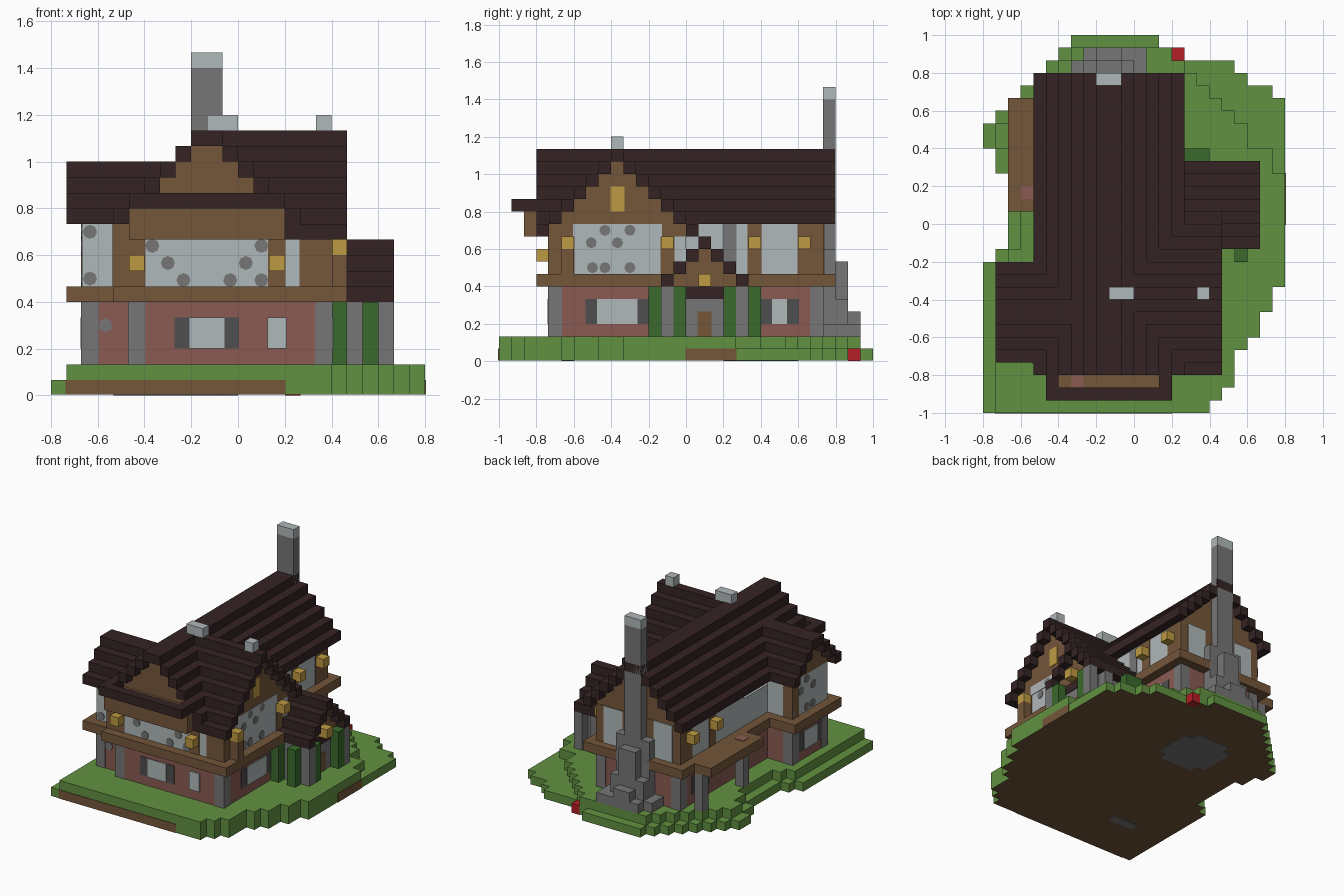
import bpy
import bmesh
import math
from mathutils import Matrix, Vector

UNIT = 1 / 15          # one building block
SKIN = 0.06            # how far a painted plate stands proud, in blocks

old = bpy.data.objects.get("Cube")
if old:
    bpy.data.objects.remove(old, do_unlink=True)


def linear(channel):
    c = channel / 255
    return c / 12.92 if c <= 0.04045 else ((c + 0.055) / 1.055) ** 2.4


def make_material(name, hex_colour):
    colour = [linear(v) for v in bytes.fromhex(hex_colour)] + [1]
    mat = bpy.data.materials.new(name)
    mat.use_nodes = True
    mat.diffuse_color = colour
    shader = mat.node_tree.nodes["Principled BSDF"]
    shader.inputs["Base Color"].default_value = colour
    shader.inputs["Roughness"].default_value = 0.9
    return mat


grass = make_material("grass", "619141")
roof_dark = make_material("dark roof", "352424")
timber = make_material("timber brown", "74563A")
brick = make_material("brick", "8A5B52")
stone = make_material("grey stone", "767676")
plaster = make_material("pale plaster", "B0B8BA")
shutter = make_material("dark shutter", "4E4E4E")
ivy = make_material("ivy green", "3A6A2C")
gold = make_material("lantern gold", "BE9A42")
red = make_material("red", "B41F24")


def finish(name, bm, mat):
    mesh = bpy.data.meshes.new(name)
    bm.to_mesh(mesh)
    bm.free()
    mesh.materials.append(mat)
    obj = bpy.data.objects.new(name, mesh)
    bpy.context.collection.objects.link(obj)
    return obj


def part(name, mat, boxes, grow=0.0):
    """Boxes are x, x, y, y, z, z ranges in blocks."""
    bm = bmesh.new()
    for x0, x1, y0, y1, z0, z1 in boxes:
        low = Vector((x0 - grow, y0 - grow, z0)) * UNIT
        high = Vector((x1 + grow, y1 + grow, z1)) * UNIT
        size = high - low
        place = Matrix.Translation((low + high) / 2) @ Matrix.Diagonal((*size, 1))
        bmesh.ops.create_cube(bm, size=1, matrix=place)
    return finish(name, bm, mat)


def spots(name, mat, places, facing):
    """Thin eight-sided plates on a wall facing along x or y."""
    bm = bmesh.new()
    turn = Matrix.Rotation(math.pi / 2, 4, "Y" if facing == "x" else "X")
    for place in places:
        bmesh.ops.create_cone(bm, cap_ends=True, segments=8, radius1=0.45 * UNIT,
                              radius2=0.45 * UNIT, depth=2 * SKIN * UNIT,
                              matrix=Matrix.Translation(Vector(place) * UNIT) @ turn)
    return finish(name, bm, mat)


def stepped_roof(name, along, start, end, low, high, z):
    """Stair-stepped gable roof with a recessed timber gable."""
    tiles, infill = [], []

    def add(target, a0, a1, c0, c1):
        target.append((a0, a1, c0, c1, z, z + 1) if along == "x"
                      else (c0, c1, a0, a1, z, z + 1))

    while high > low:
        if high - low <= 2:
            add(tiles, start, end, low, high)
        else:
            add(tiles, start, end, low, low + 1)
            add(tiles, start, end, high - 1, high)
            add(infill, start + 1, end - 1, low + 1, high - 1)
        low, high, z = low + 1, high - 1, z + 1
    part(name, roof_dark, tiles)
    part(name + "_gable", timber, infill)


# Terraced lawn: back edge, left and right limit of each strip
strips = [(15, -5, 2), (14, -6, 3), (13, -7, 8), (12, -8, 9), (11, -9, 11),
          (10, -10, 12), (9, -11, 12), (8, -12, 12), (6, -11, 12), (4, -10, 12),
          (-2, -11, 12), (-3, -12, 12), (-5, -12, 11), (-7, -12, 10),
          (-9, -12, 9), (-10, -12, 8), (-13, -12, 7), (-14, -12, 6)]
fronts = [s[0] for s in strips[1:]] + [-15]
lower = [(l, r, f, b, SKIN, 1) for (b, l, r), f in zip(strips, fronts)]
upper = [(l + 1, min(r, 17 - b), f, b, 1, 2)
         for (b, l, r), f in zip(strips[1:], fronts[1:])]
lawn = part("lawn_base", grass, lower)
lawn.data.materials.append(timber)
for face in lawn.data.polygons:
    if face.normal.z < -0.5:
        face.material_index = 1
part("lawn_top", grass, upper)
part("bare_soil", timber, [(-11, 3, -15, -14, SKIN, 1), (11, 12, 0, 4, SKIN, 1)], SKIN)
part("buried_stone", stone, [(-6, 0, 4, 8, 0, SKIN), (-5, -1, 3, 9, 0, SKIN),
                             (-8, -5, -10, -9, 0, SKIN)])
part("red_block", red, [(3, 4, 13, 14, 0, 1)])

# Walls and floor beams
part("ground_walls", brick, [(-7, 6, -11, 0, 2, 6), (-10, -7, -10, -4, 2, 6),
                             (-7, 3, 0, 11, 2, 6)])
part("upper_walls", plaster, [(-7, 6, -11, 0, 7, 10), (-10, -7, -10, -4, 7, 11),
                              (-7, 3, 0, 11, 7, 11)])
part("east_wall_top", plaster, [(5, 6, -9, -2, 10, 11)], SKIN)
part("floor_beams", timber, [(-8, 7, -12, 1, 6, 7), (-11, -7, -11, -3, 6, 7),
                             (-8, 4, 0, 12, 6, 7)])
part("corner_stones", stone, [(-7, -6, -11, -10, 2, 6), (5, 6, -11, -10, 2, 6),
                              (-10, -9, -5, -4, 2, 6), (-10, -9, -10, -9, 2, 6),
                              (2, 3, 10, 11, 2, 6), (-7, -6, 10, 11, 2, 6),
                              (2, 3, 3, 4, 7, 11)], SKIN)
part("timber_posts", timber, [(-8, -6, -11, -10, 7, 11), (2, 3, -11, -10, 7, 10),
                              (4, 6, -11, -9, 7, 10), (5, 6, -2, -1, 7, 10),
                              (-7, 3, 5, 6, 7, 11), (-7, 3, 9, 11, 7, 11),
                              (-10, -9, -5, -4, 7, 11)], SKIN)
part("back_panels", plaster, [(-6, -4, 10, 11, 7, 11), (0, 2, 10, 11, 7, 11)], 2 * SKIN)
part("lantern_brackets", timber, [(6, 7, -10, -9, 7, 9)])

# Roofs
stepped_roof("main_roof", "y", -12, 12, -8, 4, 11)
stepped_roof("east_roof", "x", -2, 7, -12, 1, 10)
stepped_roof("west_roof", "x", -11, -2, -11, -3, 11)
stepped_roof("porch_roof", "x", 2, 10, -2, 5, 6)
part("gable_window", gold, [(5, 6, -6, -5, 12, 14)], SKIN)

# Front eave with its timber trough
part("front_eave", roof_dark, [(-7, 3, -14, -13, 12, 13), (-7, -6, -13, -12, 12, 13),
                               (2, 3, -13, -12, 12, 13)])
part("front_eave_beam", timber, [(-7, 3, -13, -11, 10, 12)])
part("eave_brick", brick, [(-5, -4, -13, -12, 12, 12 + SKIN)])

# West balcony
part("balcony", timber, [(-10, -7, 1, 10, 6, 7)])
part("balcony_posts", stone, [(-9, -8, y, y + 1, 2, 6) for y in (2, 9)])
part("balcony_brick", brick, [(-9, -8, 2, 3, 7, 7 + SKIN)])

# Porch
part("porch_walls", stone, [(3, 9, -1, 4, 2, 6), (9, 10, -2, -1, 2, 6),
                            (9, 10, 4, 5, 2, 6), (7, 8, -2, -1, 2, 6),
                            (7, 8, 4, 5, 2, 6)])
part("porch_lintel", roof_dark, [(8, 9, 0, 3, 5, 6)], SKIN)
part("porch_door", timber, [(8, 9, 1, 2, 2, 4)], SKIN)
part("ivy_columns", ivy, [(8, 9, -3, -2, 2, 6), (6, 7, -3, -2, 2, 6),
                          (9, 10, -1, 0, 2, 6), (9, 10, 3, 4, 2, 6),
                          (4, 6, 5, 6, 2, 6)])

# Lanterns
part("lanterns", gold, [(6, 7, -10, -9, 9, 10), (6, 7, -2, -1, 9, 10),
                        (-7, -6, -12, -11, 8, 9), (2, 3, -12, -11, 8, 9),
                        (9, 10, 1, 2, 6, 7)]
     + [(x, x + 1, y, y + 1, 9, 10) for x in (-8, 3) for y in (5, 9)])

# Ground floor windows: shutters with panes over them
part("shutters", shutter, [(-4, 0, -11, -10, 3, 5), (2, 6, -8, -3, 3, 5),
                           (-7, 3, 6, 9, 3, 5), (-10, -8, -9, -5, 3, 5)], SKIN)
part("panes", plaster, [(-3, -1, -11, -10, 3, 5), (2, 6, -7, -4, 3, 5),
                        (-7, 3, 7, 8, 3, 5), (-10, -8, -8, -6, 3, 5),
                        (2, 3, -11, -10, 3, 5)], 2 * SKIN)

# Weathered patches on the plaster
spots("front_patches", stone, [(x, -11, z) for x, z in
                               ((-4.5, 8.5), (0.5, 8.5), (-3.5, 7.4), (-0.5, 7.4),
                                (1.5, 9.6), (-5.5, 9.6), (1.5, 7.4))], "y")
spots("west_front_patches", stone, [(-8.5, -10, 4.5), (-9.5, -10, 7.5),
                                    (-9.5, -10, 10.5)], "y")
spots("side_patches", stone, [(x, y, z) for x in (6, -10) for y, z in
                              ((-7.6, 9.5), (-5.5, 9.5), (-6.5, 10.5), (-4.5, 10.5),
                               (-7.5, 7.5), (-6.5, 7.5), (-4.5, 7.5))], "x")

# Chimneys and the stone footing
part("tall_chimney", stone, [(-3, -1, 11, 12, 2, 21), (-3, -1, 12, 13, 2, 8),
                             (-4, 0, 11, 12, 2, 9), (-5, 1, 11, 13, 2, 3),
                             (-4, 1, 12, 14, 2, 3), (-3, -1, 13, 14, 2, 4),
                             (-4, 0, 12, 13, 2, 5)])
part("chimney_cap", plaster, [(-3, -1, 11, 12, 21, 22)])
part("small_chimneys", plaster, [(-2, 0, -6, -5, 17, 18), (5, 6, -6, -5, 17, 18)])
